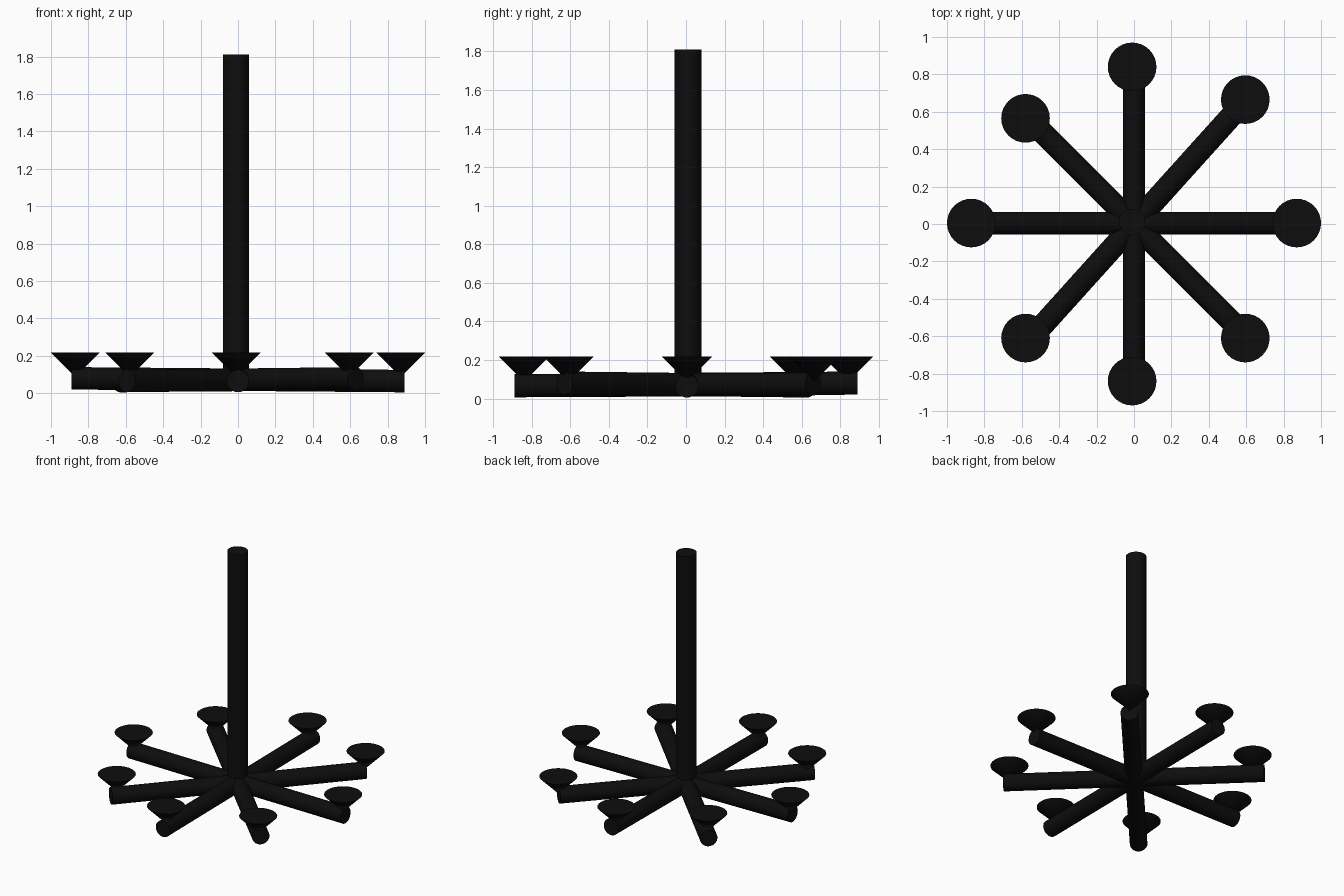
import bpy
from mathutils import Vector

if "Cube" in bpy.data.objects:
    bpy.data.objects.remove(bpy.data.objects["Cube"])

black = bpy.data.materials.new("black_metal")
black.diffuse_color = (0.004, 0.004, 0.004, 1)
black.use_nodes = True
black.node_tree.nodes["Principled BSDF"].inputs["Base Color"].default_value = black.diffuse_color


def finish(name):
    ob = bpy.context.object
    ob.name = name
    ob.data.materials.append(black)
    bpy.ops.object.shade_smooth_by_angle()
    return ob


def rod(name, a, b, radius):
    """Capped cylinder between two points."""
    a, b = Vector(a), Vector(b)
    d = b - a
    bpy.ops.mesh.primitive_cylinder_add(
        vertices=32, radius=radius, depth=d.length, location=(a + b) / 2,
        rotation=d.to_track_quat('Z', 'Y').to_euler())
    return finish(name)


# Central hanging pole
rod("pole", (-0.01, 0.01, 0.04), (-0.01, 0.01, 1.81), 0.07)

# Four crossing arms, each a little out of level
arms = [
    ("arm_side", (-0.89, 0.005, 0.08), (0.89, 0.005, 0.065)),
    ("arm_depth", (0, -0.89, 0.066), (0, 0.89, 0.08)),
    ("arm_diagonal_a", (-0.63, 0.63, 0.065), (0.63, -0.63, 0.08)),
    ("arm_diagonal_b", (-0.595, -0.66, 0.067), (0.595, 0.66, 0.075)),
]
for name, a, b in arms:
    rod(name, a, b, 0.06)

# Inverted cone candle cups on the arm ends
cups = [(0.87, 0.005), (0.595, 0.665), (-0.01, 0.84), (-0.58, 0.565),
        (-0.87, 0.005), (-0.58, -0.61), (-0.01, -0.84), (0.595, -0.61)]
TOP, DEPTH = 0.217, 0.13
for i, (x, y) in enumerate(cups):
    bpy.ops.mesh.primitive_cone_add(
        vertices=32, radius1=0, radius2=0.13, depth=DEPTH,
        location=(x, y, TOP - DEPTH / 2))
    finish(f"candle_cup_{i + 1}")
